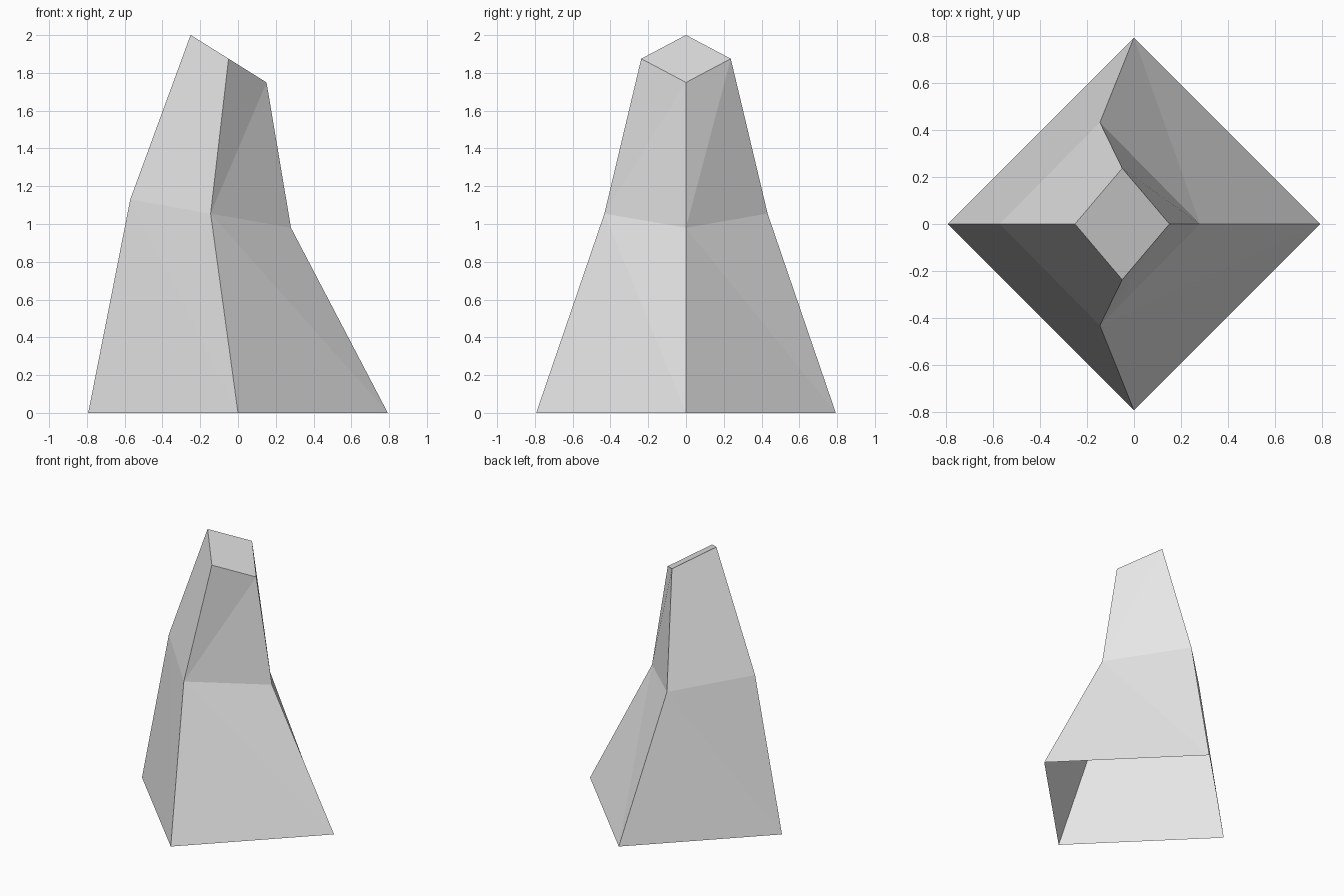
import bpy, bmesh
from math import sin, cos, pi, radians

cube = bpy.data.objects.get("Cube")
if cube:
    bpy.data.objects.remove(cube, do_unlink=True)

# Single plain grey
grey = bpy.data.materials.new("light grey")
grey.use_nodes = True
colour = (0.8, 0.8, 0.8, 1)
grey.diffuse_color = colour
grey.node_tree.nodes["Principled BSDF"].inputs["Base Color"].default_value = colour


def ring(bm, centre_x, z, radius, tilt):
    """Four corners around a centre, leaning down towards +x by tilt degrees."""
    t = radians(tilt)
    corners = []
    for i in range(4):
        a = i * pi / 2
        along = radius * cos(a)
        corners.append(bm.verts.new((centre_x + along * cos(t),
                                     radius * sin(a),
                                     z - along * sin(t))))
    return corners


# Tapering, bent four-sided column, open underneath
bm = bmesh.new()
base = ring(bm, 0, 0, 0.793, 0)
waist = ring(bm, -0.145, 1.055, 0.432, 10)
crown = ring(bm, -0.05, 1.875, 0.237, 32)

# Walls, split along the diagonals from the waist
for i in range(4):
    j = (i + 1) % 4
    bm.faces.new((base[i], base[j], waist[i]))
    bm.faces.new((base[j], waist[j], waist[i]))
    bm.faces.new((waist[i], waist[j], crown[j]))
    bm.faces.new((waist[i], crown[j], crown[i]))

# Sloping top
bm.faces.new(crown)

mesh = bpy.data.meshes.new("bent_column")
bm.to_mesh(mesh)
bm.free()
mesh.materials.append(grey)
column = bpy.data.objects.new("bent_column", mesh)
bpy.context.collection.objects.link(column)
